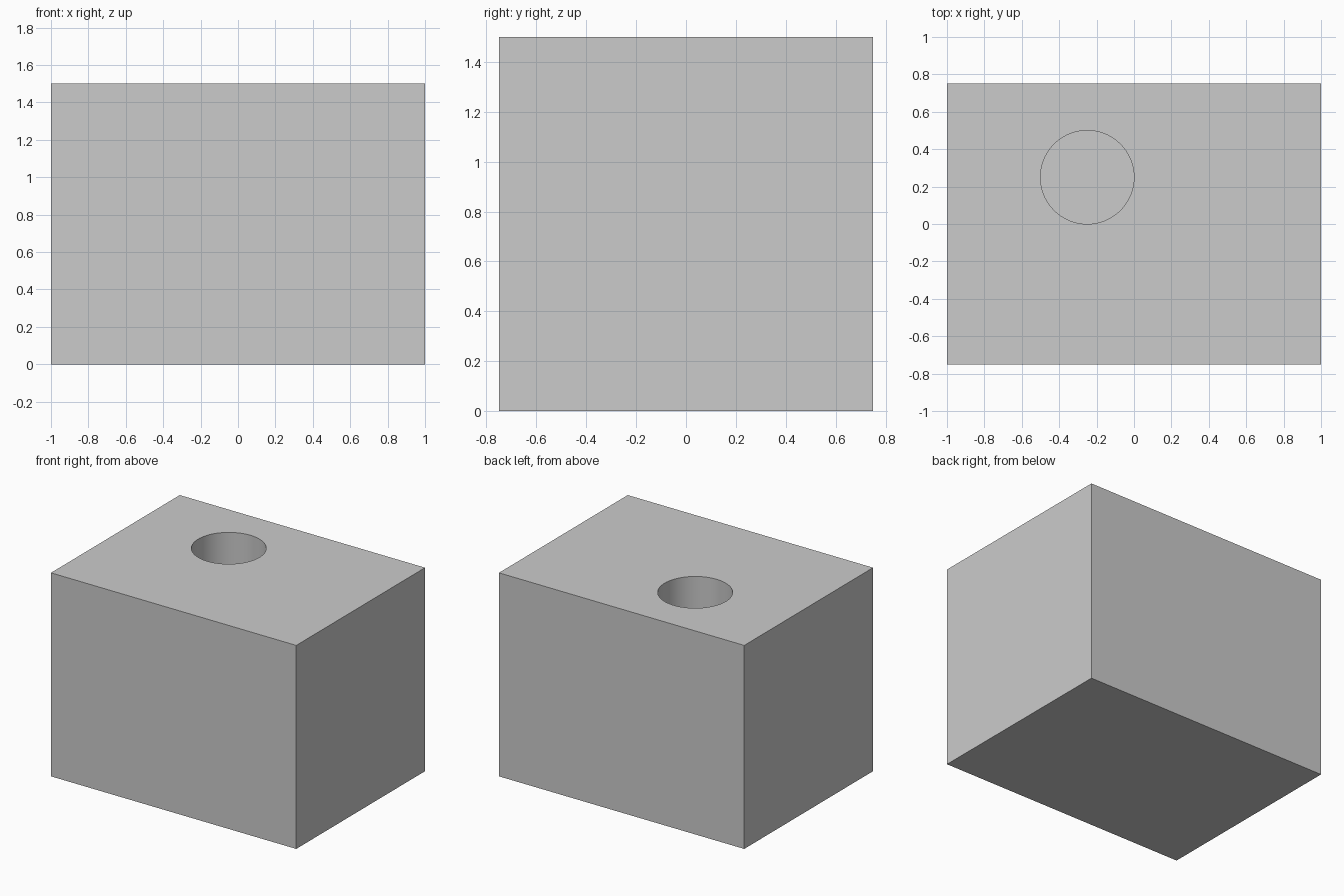
import bpy
import math

if "Cube" in bpy.data.objects:
    bpy.data.objects.remove(bpy.data.objects["Cube"])

# Solid block
bpy.ops.mesh.primitive_cube_add(size=1, location=(0, 0, 0.75))
block = bpy.context.object
block.name = "block"
block.scale = (2, 1.5, 1.5)
bpy.ops.object.transform_apply(location=True, rotation=False, scale=True)

# Blind round hole in the top face
HOLE_DEPTH = 0.75
bpy.ops.mesh.primitive_cylinder_add(vertices=96, radius=0.25, depth=2 * HOLE_DEPTH,
                                    location=(-0.25, 0.25, 1.5))
cutter = bpy.context.object
cutter.name = "hole_cutter"

cut = block.modifiers.new("hole", 'BOOLEAN')
cut.operation = 'DIFFERENCE'
cut.solver = 'EXACT'
cut.object = cutter

bpy.ops.object.select_all(action='DESELECT')
block.select_set(True)
bpy.context.view_layer.objects.active = block
bpy.ops.object.modifier_apply(modifier=cut.name)
bpy.data.objects.remove(cutter, do_unlink=True)

# Smooth hole wall, sharp box edges
bpy.ops.object.shade_smooth_by_angle(angle=math.radians(30))
